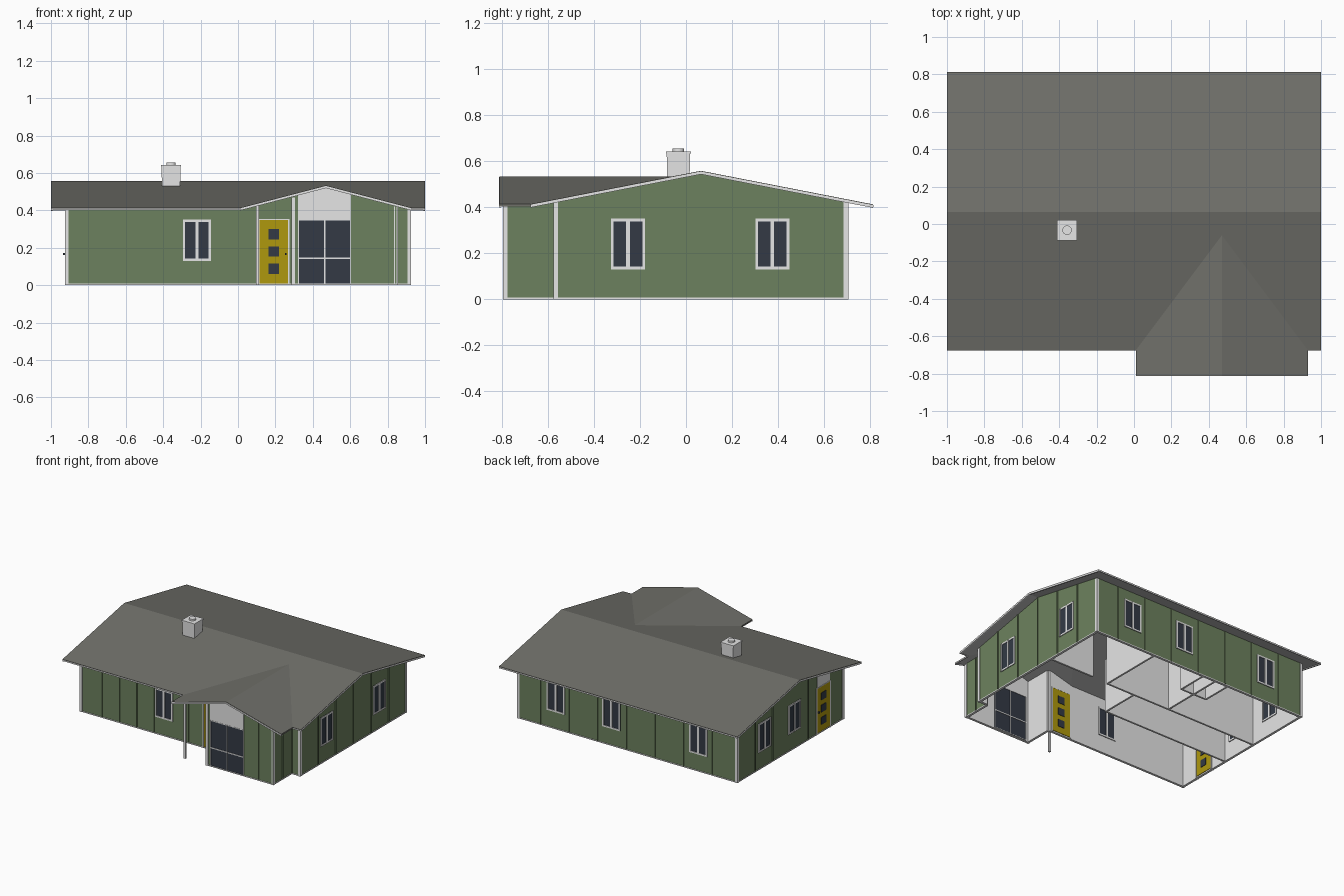
import bpy, bmesh, math
from mathutils import Vector

cube = bpy.data.objects.get("Cube")
if cube:
    bpy.data.objects.remove(cube, do_unlink=True)


def material(name, r, g, b):
    m = bpy.data.materials.new(name)
    m.use_nodes = True
    m.diffuse_color = (r, g, b, 1)
    m.node_tree.nodes["Principled BSDF"].inputs["Base Color"].default_value = (r, g, b, 1)
    return m


GREEN = material("wall_green", .152, .222, .112)
WHITE = material("trim_white", .79, .79, .79)
ROOF = material("roof_grey", .16, .16, .143)
SOFFIT = material("soffit_grey", .52, .52, .52)
GLASS = material("glass_navy", .033, .042, .060)
YELLOW = material("door_yellow", .43, .315, .004)


def finish(name, bm, mats):
    me = bpy.data.meshes.new(name)
    bm.to_mesh(me)
    bm.free()
    for m in mats:
        me.materials.append(m)
    ob = bpy.data.objects.new(name, me)
    bpy.context.collection.objects.link(ob)
    return ob


def loft(name, bottom, top, mats, outward=None):
    """Closed solid between two matching outlines; the outward face gets the second material."""
    bm = bmesh.new()
    a = [bm.verts.new(p) for p in bottom]
    b = [bm.verts.new(p) for p in top]
    bm.faces.new(a)
    bm.faces.new(b)
    n = len(a)
    for i in range(n):
        j = (i + 1) % n
        bm.faces.new((a[i], a[j], b[j], b[i]))
    bmesh.ops.recalc_face_normals(bm, faces=bm.faces)
    if outward:
        for f in bm.faces:
            f.material_index = int(f.normal.dot(Vector(outward)) > .5)
    return finish(name, bm, mats)


def box(name, mat, x, y, z):
    rect = [(x[0], y[0]), (x[1], y[0]), (x[1], y[1]), (x[0], y[1])]
    return loft(name, [(*p, z[0]) for p in rect], [(*p, z[1]) for p in rect], [mat])


# Roof heights
T = .009
F, B, R = -.675, .813, .065


def main_z(y):
    return .558 - .195 * abs(y - R)


def wing_z(x):
    peak = main_z(-.06)
    return peak - (peak - main_z(F)) / .46 * abs(x - .47)


# Wall planes: axis of the normal, plane position, outward sign
WALLS = {
    "front": ("y", -.57, -1), "back": ("y", .70, 1),
    "right": ("x", -.92, -1), "left": ("x", .92, 1),
    "wing_front": ("y", -.79, -1), "wing_inner": ("x", .29, -1), "wing_outer": ("x", .85, 1),
}


def at(wall, u, z, d):
    axis, plane, s = WALLS[wall]
    return (u, plane + s * d, z) if axis == "y" else (plane + s * d, u, z)


def panel(name, mats, wall, pts, d0, d1):
    axis, _, s = WALLS[wall]
    out = (0, s, 0) if axis == "y" else (s, 0, 0)
    return loft(name, [at(wall, u, z, d0) for u, z in pts],
                [at(wall, u, z, d1) for u, z in pts], mats, out if len(mats) > 1 else None)


def rect(name, mat, wall, u0, u1, z0, z1, d0=0, d1=.005):
    return panel(name, [mat], wall, [(u0, z0), (u1, z0), (u1, z1), (u0, z1)], d0, d1)


# Roof slabs from plan outlines, with a lighter underside
def slab(name, plan, height):
    loft(name, [(x, y, height(x, y) - T) for x, y in plan],
         [(x, y, height(x, y)) for x, y in plan], [ROOF, SOFFIT], (0, 0, -1))


slab("main_roof_back", [(-1, R), (1, R), (1, B), (-1, B)], lambda x, y: main_z(y))
slab("main_roof_front", [(-1, R), (-1, F), (.01, F), (.47, -.06), (.93, F), (1, F), (1, R)],
     lambda x, y: main_z(y))
for side, edge in (("right", .01), ("left", .93)):
    slab("wing_roof_" + side, [(edge, -.81), (.47, -.81), (.47, -.06), (edge, F)],
         lambda x, y: wing_z(x))


# White fascia boards under the roof edges
def band(us, height):
    return [(u, height(u) - .003) for u in us] + [(u, height(u) - .015) for u in reversed(us)]


for side, s in (("right", -1), ("left", 1)):
    pts = band([F, R, B], main_z)
    loft("rake_board_" + side, [(s * .992, y, z) for y, z in pts],
         [(s * 1.0005, y, z) for y, z in pts], [WHITE])
pts = band([.01, .47, .93], wing_z)
loft("wing_rake_board", [(x, -.803, z) for x, z in pts], [(x, -.812, z) for x, z in pts], [WHITE])
box("eave_board_back", WHITE, (-1, 1), (B - .006, B + .001), (.400, .409))
box("eave_board_front", WHITE, (-1, .01), (F - .001, F + .006), (.402, .411))
box("eave_board_front_left", WHITE, (.93, 1), (F - .001, F + .006), (.402, .411))
for x in (.01, .924):
    box("wing_eave_board", WHITE, (x, x + .006), (-.81, F), (.402, .410))


# Walls: green outside, white inside
def wall_top(name, u):
    if name in ("right", "left"):
        return main_z(u) - T
    if name == "wing_front" or (name == "front" and .09 < u < .85):
        return wing_z(u) - T
    if name in ("wing_inner", "wing_outer"):
        return wing_z(WALLS[name][1]) - T
    return main_z(.70) - T


def wall(name, us, part=""):
    outline = [(us[0], 0), (us[-1], 0)] + [(u, wall_top(name, u)) for u in reversed(us)]
    panel(name + part + "_wall", [WHITE, GREEN], name, outline, -.015, 0)
    rect(name + part + "_base_strip", WHITE, name, us[0], us[-1], 0, .008, 0, .003)


wall("front", [-.92, .09, .29])
wall("front", [.85, .92], "_left")
wall("back", [-.92, .92])
for side in ("right", "left"):
    wall(side, [-.57, R, .70])
wall("wing_front", [.29, .47, .85])
for side in ("wing_inner", "wing_outer"):
    wall(side, [-.79, -.57])

# Corner trims and porch post
for name, x, y, top in (("front_right", -.915, -.565, .42), ("front_left", .915, -.565, .42),
                        ("back_right", -.915, .695, .42), ("back_left", .915, .695, .42),
                        ("wing_right", .295, -.785, .47), ("wing_left", .845, -.785, .42)):
    box("corner_trim_" + name, WHITE, (x - .01, x + .01), (y - .01, y + .01), (0, top))
box("porch_post", WHITE, (.097, .111), (-.79, -.776), (0, .428))

openings = {name: [] for name in WALLS}


# Windows with frame, mullions and glass showing on both sides
def window(wall, u0, u1, z0=.13, z1=.35, w=.012, mullion=.016, bar=None):
    openings[wall].append((u0, u1))
    rect(wall + "_window_glass", GLASS, wall, u0, u1, z0, z1, -.018, .002)
    mid = (u0 + u1) / 2
    for a, b in ((u0, u0 + w), (mid - mullion / 2, mid + mullion / 2), (u1 - w, u1)):
        rect(wall + "_window_upright", WHITE, wall, a, b, z0, z1, -.021, .006)
    rails = [(z0, z0 + w), (z1 - w, z1)]
    if bar:
        rails.append((bar - mullion / 2, bar + mullion / 2))
    for a, b in rails:
        rect(wall + "_window_rail", WHITE, wall, u0, u1, a, b, -.021, .0055)


window("front", -.295, -.145)
for u in (-.252, .375):
    window("left", u - .074, u + .074)
for u in (-.594, .135, .60):
    window("back", u - .075, u + .075)
for u in (.017, .375):
    window("right", u - .074, u + .074)
window("wing_front", .322, .604, .004, .352, .005, .008, .145)

# White gable panel above the large window
panel("gable_panel", [WHITE], "wing_front",
      [(.322, .35), (.604, .35)] + [(u, wing_z(u) - T) for u in (.604, .47, .322)], -.017, .004)


# Doors with three square lights and a knob
def door(wall, u, knob):
    openings[wall].append((u - .09, u + .09))
    rect(wall + "_door", YELLOW, wall, u - .076, u + .076, .01, .348, -.019, .003)
    for a in (u - .085, u + .076):
        rect(wall + "_door_jamb", WHITE, wall, a, a + .009, 0, .355, -.02, .005)
    rect(wall + "_door_head", WHITE, wall, u - .085, u + .085, .348, .353, -.02, .005)
    for z in (.087, .18, .273):
        rect(wall + "_door_light", GLASS, wall, u - .028, u + .028, z - .028, z + .028, -.022, .006)
    rect(wall + "_door_knob", GLASS, wall, u + knob - .005, u + knob + .005, .162, .172, 0, .015)


door("front", .191, .064)
door("right", -.33, .064)
panel("side_door_transom", [WHITE], "right",
      [(-.405, .355), (-.255, .355), (-.255, main_z(-.255) - T), (-.405, main_z(-.405) - T)],
      -.017, .004)


# Slim vertical battens between the openings
def battens(wall, start, end, step):
    for i in range(1, math.ceil((end - start) / step)):
        u = start + i * step
        if all(u < a - .01 or u > b + .01 for a, b in openings[wall]):
            rect(wall + "_batten", GREEN, wall, u - .004, u + .004, .008,
                 wall_top(wall, u) - .003, 0, .006)


battens("front", -.885, .08, .145)
battens("back", -.95, .92, .24)
battens("left", -.57, .70, .212)
battens("right", -.57, .70, .212)
battens("wing_front", .604, .85, .12)
battens("wing_outer", -.79, -.57, .11)

# Interior partitions
W = .007
for u, a, b in ((.40, .19, .685), (.16, -.11, .19), (-.15, .19, .685), (-.26, .46, .685),
                (-.04, .46, .685)):
    box("partition", WHITE, (u - W, u + W), (a, b), (0, .41))
for u, a, b in ((.19, -.905, .40), (-.11, -.905, .16), (.20, .54, .905), (.46, -.26, -.04)):
    box("partition_cross", WHITE, (a, b), (u - W, u + W), (0, .41))


# Chimney with a flared top and round pot
def square(r, z):
    return [(-.358 + sx * r, -.033 + sy * r, z) for sx, sy in ((-1, -1), (1, -1), (1, 1), (-1, 1))]


loft("chimney_stack", square(.048, .50), square(.051, .634), [WHITE])
loft("chimney_cap", square(.054, .634), square(.054, .643), [WHITE])
ring = [(-.358 + .025 * math.cos(i * math.tau / 24), -.033 + .025 * math.sin(i * math.tau / 24))
        for i in range(24)]
loft("chimney_pot", [(*p, .64) for p in ring], [(*p, .655) for p in ring], [WHITE])
